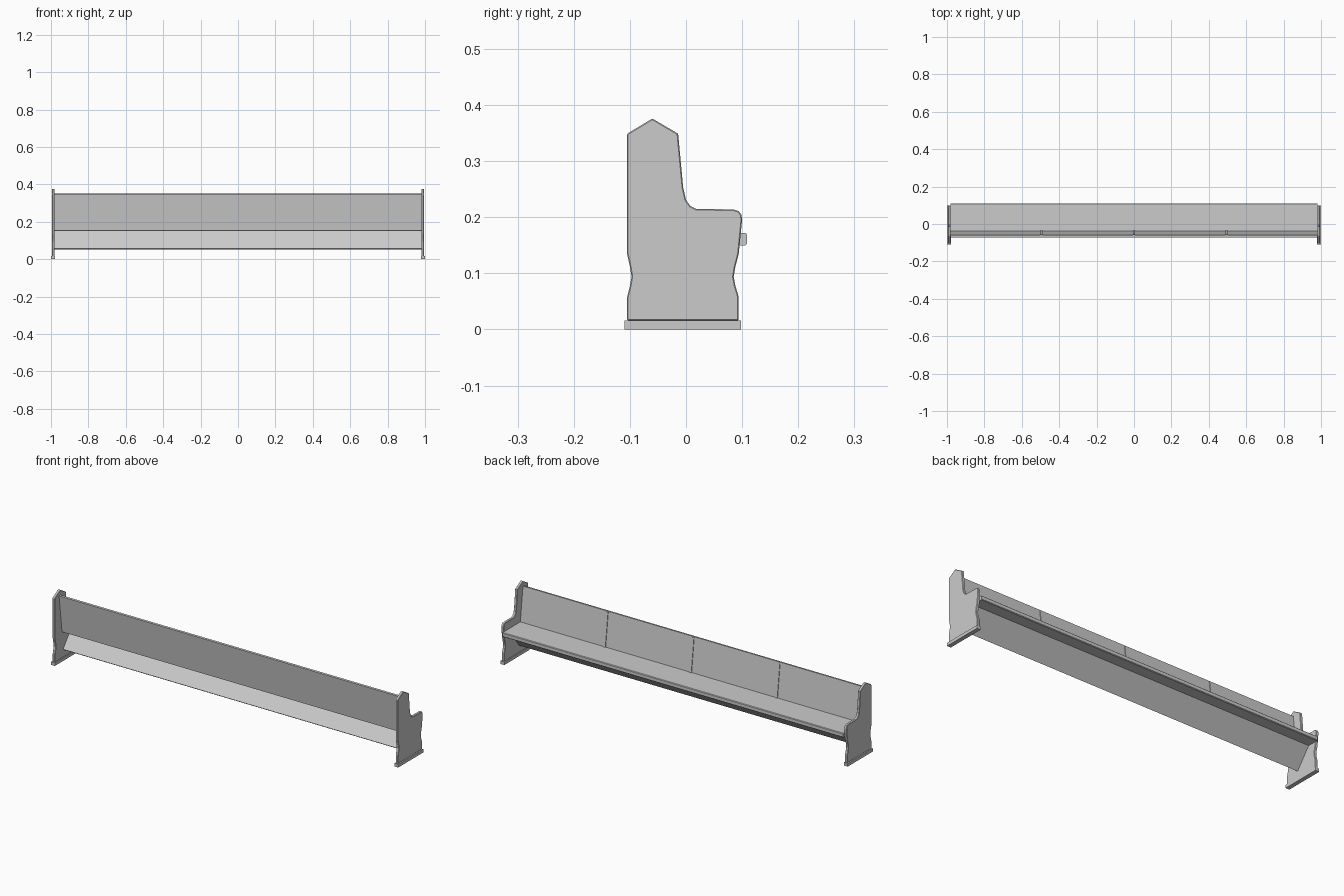
import bpy, bmesh
from mathutils import Vector

if "Cube" in bpy.data.objects:
    bpy.data.objects.remove(bpy.data.objects["Cube"])


def extrude_profile(name, pts, x0, x1, bevel=0.0):
    """Extrude a (y, z) outline along x."""
    bm = bmesh.new()
    face = bm.faces.new([bm.verts.new((x0, y, z)) for y, z in pts])
    ext = bmesh.ops.extrude_face_region(bm, geom=[face])
    verts = [g for g in ext["geom"] if isinstance(g, bmesh.types.BMVert)]
    bmesh.ops.translate(bm, verts=verts, vec=(x1 - x0, 0, 0))
    bmesh.ops.recalc_face_normals(bm, faces=bm.faces)
    me = bpy.data.meshes.new(name)
    bm.to_mesh(me)
    bm.free()
    ob = bpy.data.objects.new(name, me)
    bpy.context.collection.objects.link(ob)
    if bevel:
        mod = ob.modifiers.new("bevel", "BEVEL")
        mod.width = bevel
        mod.segments = 1
        mod.limit_method = "ANGLE"
        mod.angle_limit = 1.0
    return ob


def board(name, a, b, thick, x0, x1):
    """Sloped board: face line a-b in (y, z), thickened to its left."""
    a, b = Vector(a), Vector(b)
    d = (b - a).normalized()
    n = Vector((-d.y, d.x)) * thick
    return extrude_profile(name, [a, b, b + n, a + n], x0, x1)


# Shaped end panels and their feet
end_outline = [
    (-0.105, 0.016), (0.094, 0.016), (0.094, 0.058), (0.088, 0.078),
    (0.085, 0.094), (0.088, 0.112), (0.094, 0.135), (0.100, 0.195),
    (0.099, 0.204), (0.094, 0.211), (0.085, 0.214), (0.018, 0.215),
    (0.008, 0.220), (0.000, 0.231), (-0.005, 0.253), (-0.014, 0.349),
    (-0.060, 0.376), (-0.105, 0.349), (-0.105, 0.135), (-0.100, 0.112),
    (-0.097, 0.094), (-0.100, 0.078), (-0.105, 0.058)]
foot_outline = [(-0.11, 0), (0.098, 0), (0.098, 0.016), (-0.11, 0.016)]
for side, s in (("left", -1), ("right", 1)):
    extrude_profile("end_panel_" + side, end_outline, s * 0.981, s * 0.995, 0.002)
    extrude_profile("foot_" + side, foot_outline, s * 0.978, s * 1.0)

# Seat plank
extrude_profile("seat", [(-0.046, 0.152), (0.106, 0.15), (0.109, 0.153),
                         (0.109, 0.169), (0.106, 0.172), (-0.046, 0.172)],
                -0.982, 0.982)

# Leaning backrest, with thin vertical battens on its front
board("backrest", (-0.036, 0.154), (-0.060, 0.350), 0.011, -0.982, 0.982)
for i, x in enumerate((-0.495, 0.0, 0.495)):
    board("back_batten_%d" % (i + 1), (-0.0345, 0.172), (-0.0565, 0.347), 0.005,
          x - 0.006, x + 0.006)

# Sloped support board under the seat
board("under_seat_board", (-0.03, 0.052), (0.048, 0.152), 0.01, -0.982, 0.982)
